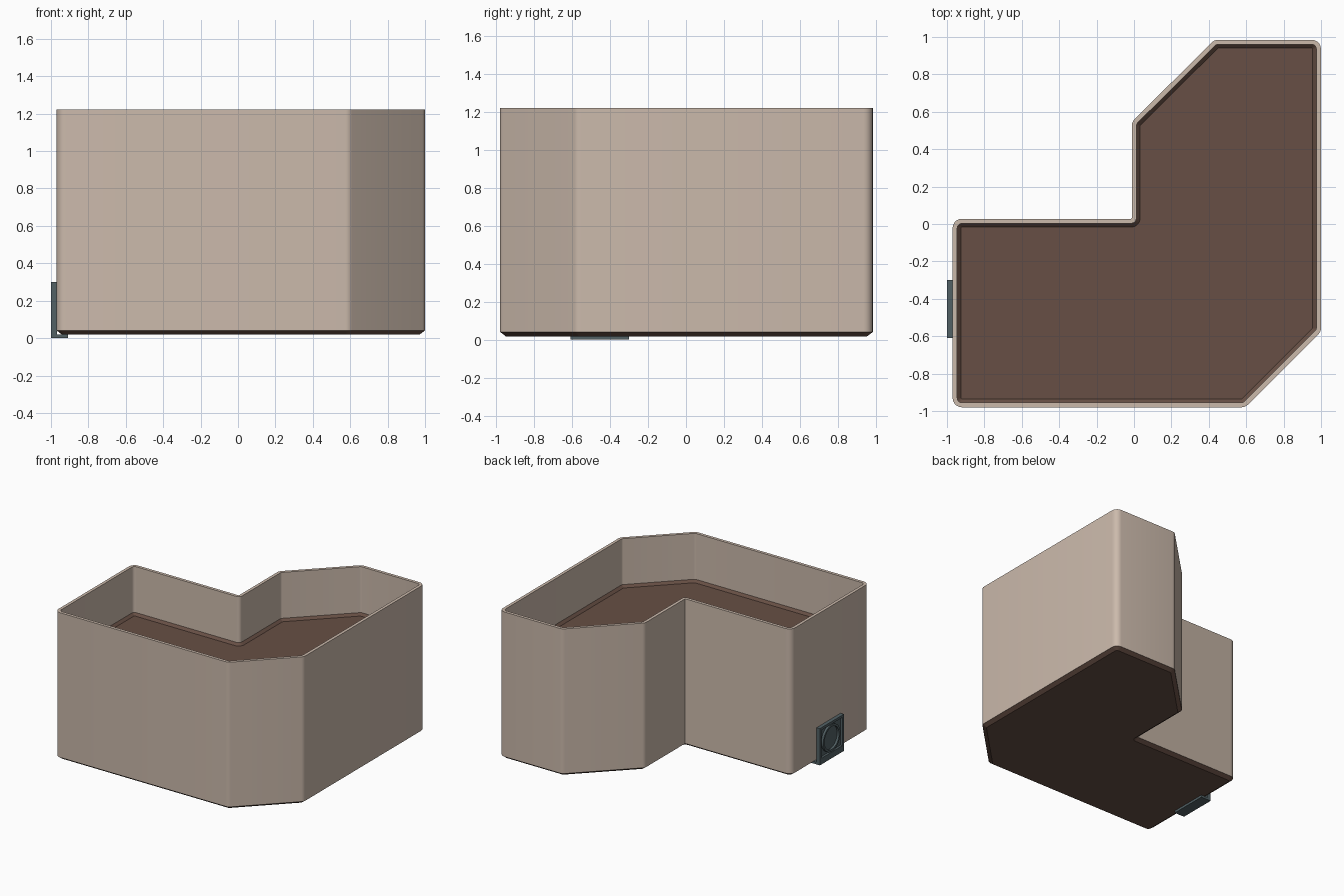
import bpy, bmesh, math
from mathutils import Vector

if "Cube" in bpy.data.objects:
    bpy.data.objects.remove(bpy.data.objects["Cube"])


def material(name, rgb):
    m = bpy.data.materials.new(name)
    m.diffuse_color = (*rgb, 1)
    m.use_nodes = True
    m.node_tree.nodes["Principled BSDF"].inputs["Base Color"].default_value = m.diffuse_color
    return m


CREAM = material("cream beige", (0.60, 0.49, 0.41))
BROWN = material("dark brown", (0.135, 0.078, 0.058))
GREY = material("slate grey", (0.085, 0.12, 0.13))

# Counter-clockwise L-shaped footprint with two cut corners
PLAN = [Vector(p) for p in [(-0.97, -0.98), (0.595, -0.98), (1.0, -0.575), (1.0, 0.985),
                            (0.43, 0.985), (-0.012, 0.545), (-0.012, 0.028), (-0.97, 0.028)]]
BASE, PITCH, WALL = 0.04, 0.394, 0.025


def outline(d, z):
    """Footprint moved inward by d, with rounded corners, at height z."""
    pts, n = [], len(PLAN)
    for i in range(n):
        a = (PLAN[i] - PLAN[i - 1]).normalized()
        b = (PLAN[(i + 1) % n] - PLAN[i]).normalized()
        na, nb = Vector((-a.y, a.x)), Vector((-b.y, b.x))
        corner = PLAN[i] + (na + nb) * (d / (1 + na.dot(nb)))
        turn = math.atan2(a.x * b.y - a.y * b.x, a.dot(b))
        r = max(0.05 - d, 0.003) if turn > 0 else 0.004 + d
        s = 1 if turn > 0 else -1
        start = corner - a * r * math.tan(abs(turn) / 2)
        centre = start + na * r * s
        for k in range(6):
            t = turn * k / 5
            v = start - centre
            p = centre + Vector((v.x * math.cos(t) - v.y * math.sin(t),
                                 v.x * math.sin(t) + v.y * math.cos(t)))
            pts.append((p.x, p.y, z))
    return pts


def finish(name, bm, mat, angle=30):
    bmesh.ops.recalc_face_normals(bm, faces=bm.faces)
    me = bpy.data.meshes.new(name)
    bm.to_mesh(me)
    bm.free()
    me.materials.append(mat)
    ob = bpy.data.objects.new(name, me)
    bpy.context.collection.objects.link(ob)
    bpy.context.view_layer.objects.active = ob
    ob.select_set(True)
    bpy.ops.object.shade_smooth_by_angle(angle=math.radians(angle))
    ob.select_set(False)
    return ob


def loft(name, loops, mat, closed):
    """Skin matching loops; closed joins last to first, otherwise both ends are capped."""
    bm = bmesh.new()
    rings = [[bm.verts.new(p) for p in loop] for loop in loops]
    pairs = list(zip(rings, rings[1:])) + ([(rings[-1], rings[0])] if closed else [])
    for r0, r1 in pairs:
        n = len(r0)
        for i in range(n):
            j = (i + 1) % n
            bm.faces.new((r0[i], r0[j], r1[j], r1[i]))
    if not closed:
        bm.faces.new(rings[0])
        bm.faces.new(rings[-1])
    return finish(name, bm, mat)


# Three stacked modules: a wall ring and a dished floor tray each
for level in range(3):
    z = BASE + PITCH * level
    loft(f"wall_ring_{level + 1}",
         [outline(0, z), outline(0, z + PITCH), outline(WALL, z + PITCH), outline(WALL, z)],
         CREAM, True)
    loft(f"floor_tray_{level + 1}",
         [outline(0.03, z - 0.022), outline(0.001, z), outline(WALL - 0.001, z + 0.02),
          outline(0.045, z)], BROWN, False)


def box(name, x0, x1, y0, y1, z0, z1):
    bm = bmesh.new()
    bmesh.ops.create_cube(bm, size=1)
    for v in bm.verts:
        v.co = ((x0 + x1) / 2 + v.co.x * (x1 - x0), (y0 + y1) / 2 + v.co.y * (y1 - y0),
                (z0 + z1) / 2 + v.co.z * (z1 - z0))
    return finish(name, bm, GREY)


# Vent on the left wall: frame bars, back panel, foot and round collar
Y0, Y1, ZT, T = -0.61, -0.30, 0.30, 0.02
YC, ZC = (Y0 + Y1) / 2, 0.165
box("vent_panel", -0.982, -0.968, Y0, Y1, 0.03, ZT)
box("vent_foot", -1.0, -0.91, Y0, Y1, 0, 0.018)
box("vent_frame_bottom", -1.0, -0.968, Y0, Y1, 0.018, 0.05)
box("vent_frame_top", -1.0, -0.968, Y0, Y1, ZT - T, ZT)
for side, y in (("front", Y0), ("back", Y1 - T)):
    box(f"vent_frame_{side}", -1.0, -0.968, y, y + T, 0.05, ZT - T)


def circle(r, x):
    return [(x, YC + r * math.cos(i * math.tau / 32), ZC + r * math.sin(i * math.tau / 32))
            for i in range(32)]


loft("vent_collar", [circle(0.11, -0.98), circle(0.11, -1.0),
                     circle(0.093, -1.0), circle(0.093, -0.98)], GREY, True)
